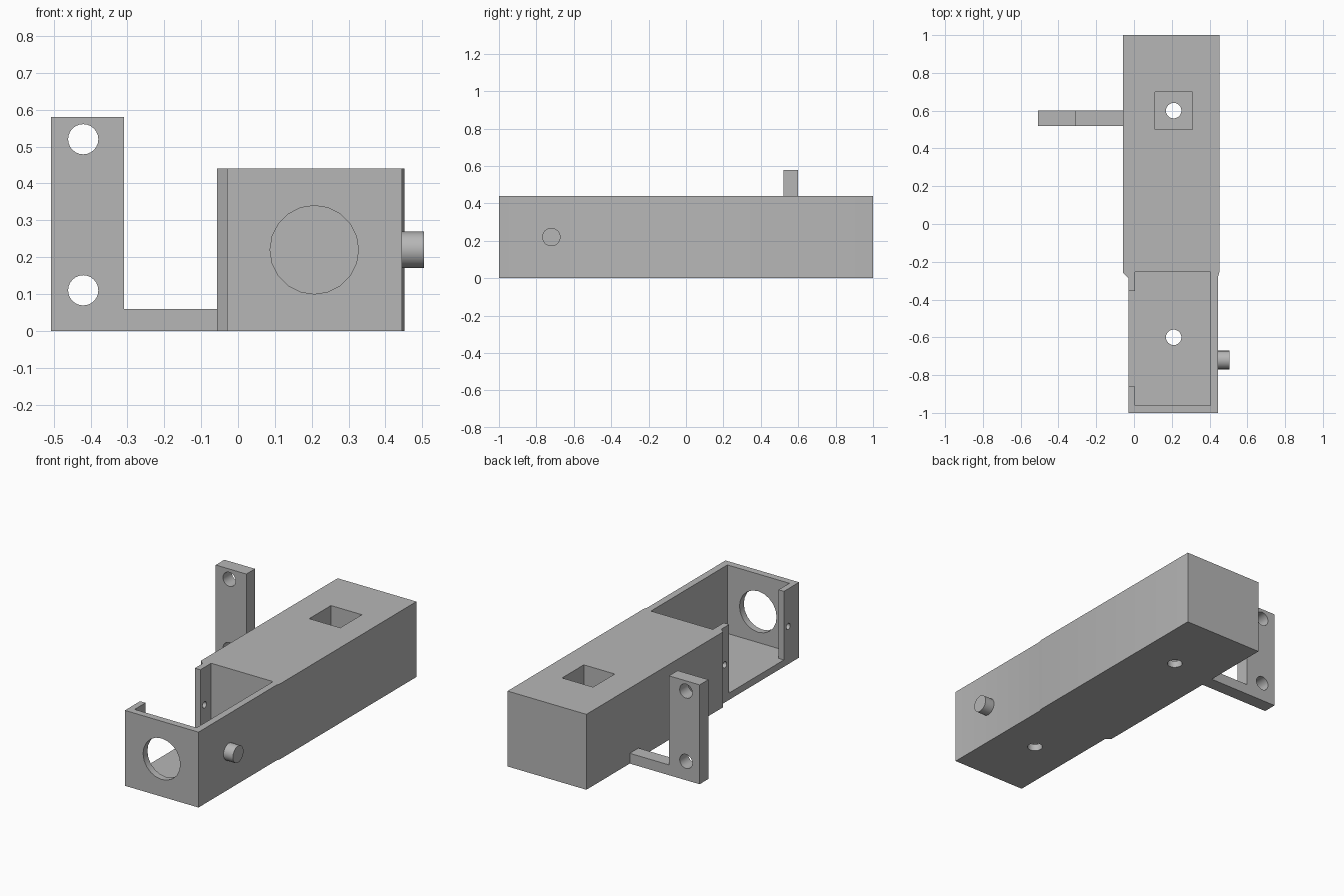
import bpy, bmesh, math
from mathutils import Matrix, Vector

cube = bpy.data.objects.get("Cube")
if cube:
    bpy.data.objects.remove(cube, do_unlink=True)

grey = bpy.data.materials.new("plain grey")
grey.use_nodes = True
colour = (0.47, 0.47, 0.47, 1)
grey.diffuse_color = colour
grey.node_tree.nodes["Principled BSDF"].inputs["Base Color"].default_value = colour


def finish(name, bm):
    bmesh.ops.recalc_face_normals(bm, faces=bm.faces)
    mesh = bpy.data.meshes.new(name)
    bm.to_mesh(mesh)
    bm.free()
    mesh.materials.append(grey)
    obj = bpy.data.objects.new(name, mesh)
    bpy.context.collection.objects.link(obj)
    return obj


def prism(name, outline, start, end, axis="Z"):
    """Extrude an outline along Z (points are x, y) or Y (points are x, z)."""
    place = (lambda a, b: (a, b, start)) if axis == "Z" else (lambda a, b: (a, start, b))
    push = Vector((0, 0, end - start)) if axis == "Z" else Vector((0, end - start, 0))
    bm = bmesh.new()
    face = bm.faces.new([bm.verts.new(place(a, b)) for a, b in outline])
    grown = bmesh.ops.extrude_face_region(bm, geom=[face], use_keep_orig=True)
    moved = [v for v in grown["geom"] if isinstance(v, bmesh.types.BMVert)]
    bmesh.ops.translate(bm, verts=moved, vec=push)
    return finish(name, bm)


def cylinder(name, centre, radius, length, axis, sides=24):
    turn = {"X": Matrix.Rotation(math.pi / 2, 4, "Y"),
            "Y": Matrix.Rotation(math.pi / 2, 4, "X"),
            "Z": Matrix.Identity(4)}[axis]
    bm = bmesh.new()
    bmesh.ops.create_cone(bm, cap_ends=True, segments=sides, radius1=radius,
                          radius2=radius, depth=length,
                          matrix=Matrix.Translation(centre) @ turn)
    return finish(name, bm)


def select_only(obj):
    bpy.ops.object.select_all(action="DESELECT")
    obj.select_set(True)
    bpy.context.view_layer.objects.active = obj


def cut(obj, cutters):
    select_only(obj)
    for cutter in cutters:
        mod = obj.modifiers.new("cut", "BOOLEAN")
        mod.operation = "DIFFERENCE"
        mod.solver = "EXACT"
        mod.object = cutter
        bpy.ops.object.modifier_apply(modifier=mod.name)
        bpy.data.objects.remove(cutter, do_unlink=True)


def smooth(obj):
    select_only(obj)
    bpy.ops.object.shade_smooth_by_angle(angle=math.radians(30))


# Long housing, slightly narrower at the front
housing = prism("housing", [(-0.03, -1), (0.445, -1), (0.445, -0.28), (0.452, -0.255),
                            (0.452, 1), (-0.057, 1), (-0.057, -0.26), (-0.03, -0.285)],
                0, 0.44)

# Front bay, open above and at the side between two flanges
bay = prism("bay_cutter", [(0.005, -0.96), (0.405, -0.96), (0.405, -0.255), (0.005, -0.255),
                           (0.005, -0.355), (-0.1, -0.355), (-0.1, -0.86), (0.005, -0.86)],
            0.04, 0.6)
pocket = prism("pocket_cutter", [(0.11, 0.5), (0.31, 0.5), (0.31, 0.7), (0.11, 0.7)], 0.04, 0.6)

# Round front window, bottom mounting holes and flange screw holes
window = cylinder("window_cutter", (0.207, -1, 0.22), 0.12, 0.2, "Y", 20)
mounts = [cylinder("mount_cutter", (0.21, y, 0), 0.041, 0.2, "Z") for y in (-0.6, 0.6)]
screws = [cylinder("screw_cutter", (-0.02, y, 0.22), 0.018, 0.1, "X", 16) for y in (-0.9, -0.315)]
cut(housing, [bay, pocket, window] + mounts + screws)
smooth(housing)

# Side peg
peg = cylinder("side_peg", (0.47, -0.72, 0.22), 0.049, 0.07, "X")
smooth(peg)

# L-shaped bracket with two holes
bracket = prism("side_bracket", [(-0.508, 0), (-0.05, 0), (-0.05, 0.06), (-0.31, 0.06),
                                 (-0.31, 0.58), (-0.508, 0.58)], 0.52, 0.6, "Y")
cut(bracket, [cylinder("bracket_cutter", (-0.42, 0.56, z), 0.041, 0.3, "Y") for z in (0.11, 0.52)])
smooth(bracket)
